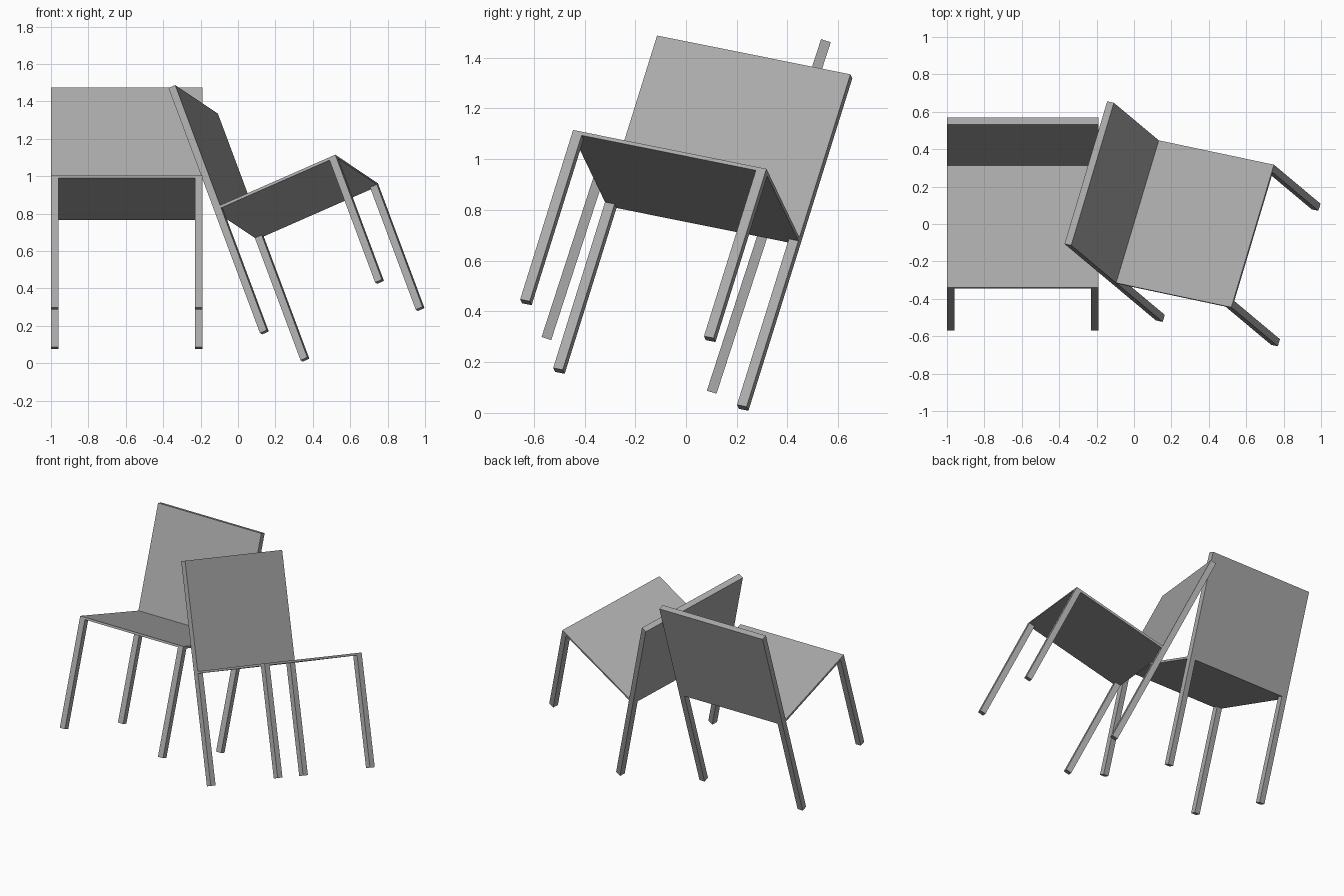
import bpy
import bmesh
from mathutils import Matrix, Vector

if "Cube" in bpy.data.objects:
    bpy.data.objects.remove(bpy.data.objects["Cube"], do_unlink=True)

GREY = (0.4, 0.4, 0.4, 1)
grey = bpy.data.materials.new("plain_grey")
grey.use_nodes = True
grey.diffuse_color = GREY
grey.node_tree.nodes["Principled BSDF"].inputs["Base Color"].default_value = GREY

# Chair dimensions
WIDTH, DEPTH = 0.81, 0.725
SEAT_H, TOTAL_H = 0.742, 1.457
BAR, PLATE = 0.04, 0.015
UNDER = SEAT_H - PLATE


def extrude_profile(name, outline, y0, y1, pose):
    """Flat outline in local x, z pushed from depth y0 to y1, then posed."""
    bm = bmesh.new()
    face = bm.faces.new([bm.verts.new((x, y0, z)) for x, z in outline])
    result = bmesh.ops.extrude_face_region(bm, geom=[face])
    moved = [v for v in result["geom"] if isinstance(v, bmesh.types.BMVert)]
    bmesh.ops.translate(bm, verts=moved, vec=(0, y1 - y0, 0))
    bmesh.ops.recalc_face_normals(bm, faces=bm.faces)
    mesh = bpy.data.meshes.new(name)
    bm.to_mesh(mesh)
    bm.free()
    mesh.materials.append(grey)
    obj = bpy.data.objects.new(name, mesh)
    obj.matrix_world = pose
    bpy.context.collection.objects.link(obj)


def rectangle(x0, x1, z0, z1):
    return [(x0, z0), (x1, z0), (x1, z1), (x0, z1)]


def chair_pose(corner, forward, up):
    """Places the top front right seat corner, with the given axes."""
    f = Vector(forward).normalized()
    v = Vector(up)
    v = (v - f * v.dot(f)).normalized()
    w = v.cross(f)
    axes = Matrix((w, -f, v)).transposed().to_4x4()
    return Matrix.Translation(corner) @ axes @ Matrix.Translation((0, 0, -SEAT_H))


def build_chair(prefix, pose):
    # Thin seat plate
    extrude_profile(prefix + "_seat", rectangle(0, WIDTH, UNDER, SEAT_H),
                    0, DEPTH - BAR, pose)
    # Front legs
    for side, x in (("right", 0), ("left", WIDTH - BAR)):
        extrude_profile(f"{prefix}_front_leg_{side}",
                        rectangle(x, x + BAR, 0, UNDER), 0, BAR, pose)
    # Backrest and rear legs in one piece
    inner = WIDTH - BAR
    frame = [(0, 0), (BAR, 0), (BAR, UNDER), (inner, UNDER), (inner, 0),
             (WIDTH, 0), (WIDTH, TOTAL_H), (0, TOTAL_H)]
    extrude_profile(prefix + "_backrest_and_rear_legs", frame,
                    DEPTH - BAR, DEPTH, pose)


# Two chairs, both tipped backwards
build_chair("straight_chair", chair_pose(
    (-1.0, -0.34, 1.005), (0, -0.951, 0.309), (0, 0.309, 0.951)))
build_chair("turned_chair", chair_pose(
    (0.52, -0.445, 1.115), (0.899, -0.19, 0.395), (-0.331, 0.28, 0.901)))
